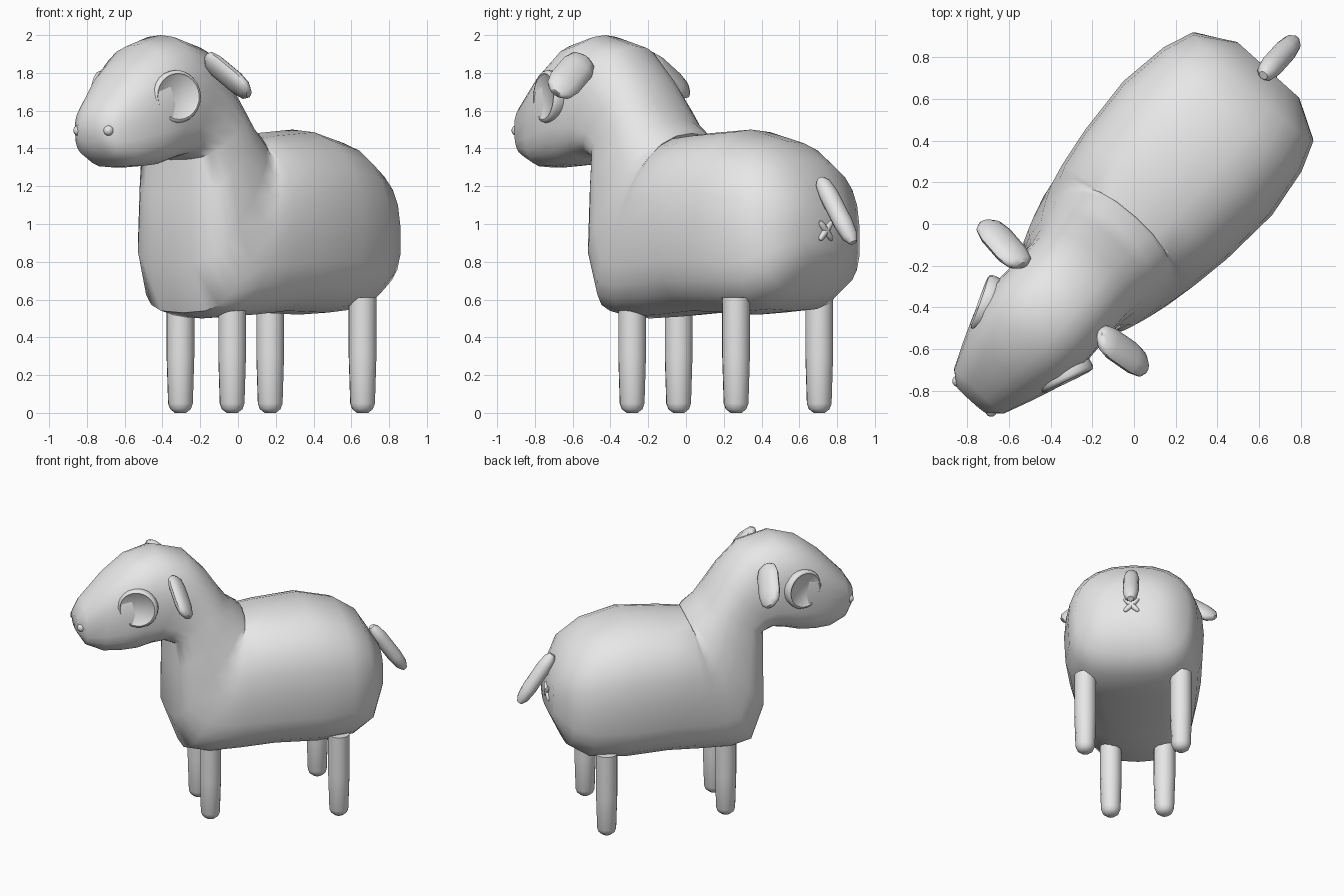
import bpy
import bmesh
from math import sin, cos, pi, radians, copysign
from mathutils import Matrix, Vector

cube = bpy.data.objects.get("Cube")
if cube:
    bpy.data.objects.remove(cube, do_unlink=True)

grey = bpy.data.materials.new("light_grey")
grey.use_nodes = True
grey.diffuse_color = (0.8, 0.8, 0.8, 1)
grey.node_tree.nodes["Principled BSDF"].inputs["Base Color"].default_value = (0.8, 0.8, 0.8, 1)

# The animal is built facing -y, then turned to stand diagonally
STANCE = Matrix.Translation((-0.012, 0.011, 0)) @ Matrix.Rotation(radians(-42), 4, 'Z')
MIRROR = Matrix.Diagonal((-1, 1, 1, 1))


def finish(bm, name, place=Matrix(), mirrored=False):
    bm.transform(STANCE @ (MIRROR if mirrored else Matrix()) @ place)
    bmesh.ops.recalc_face_normals(bm, faces=bm.faces)
    mesh = bpy.data.meshes.new(name)
    bm.to_mesh(mesh)
    bm.free()
    mesh.materials.append(grey)
    obj = bpy.data.objects.new(name, mesh)
    bpy.context.collection.objects.link(obj)
    bpy.ops.object.select_all(action='DESELECT')
    obj.select_set(True)
    bpy.context.view_layer.objects.active = obj
    bpy.ops.object.shade_smooth_by_angle(angle=radians(50))


def loft(rings):
    """Skin a list of closed point rings and cap both ends."""
    bm = bmesh.new()
    rows = [[bm.verts.new(p) for p in ring] for ring in rings]
    for a, b in zip(rows, rows[1:]):
        for i in range(len(a)):
            j = (i + 1) % len(a)
            bm.faces.new((a[i], a[j], b[j], b[i]))
    for row in (rows[0], rows[-1]):
        bm.faces.new(row)
    return bm


def frame(centre, z_dir, x_hint):
    """Matrix with its z axis on z_dir and its x axis near x_hint."""
    z = Vector(z_dir).normalized()
    x = Vector(x_hint)
    x = (x - z * x.dot(z)).normalized()
    rot = Matrix((x, z.cross(x), z)).transposed().to_4x4()
    return Matrix.Translation(centre) @ rot


def turned(profile, sides=12):
    """Rings of a profile of (radius, height) turned about z."""
    return loft([[(r * cos(2 * pi * i / sides), r * sin(2 * pi * i / sides), z)
                  for i in range(sides)] for r, z in profile])


# Blunt rounded rod of unit size, used for ears, tail and cross
POD = [(.4, -1), (.8, -.85), (1, -.5), (1, .4), (.82, .8), (.4, 1)]


def pod(name, place, size, mirrored=False):
    finish(turned(POD), name, place @ Matrix.Diagonal((*size, 1)), mirrored)


# Trunk, neck and head: top (y, z), bottom (y, z) and half width of each section
SECTIONS = [
    (.98, 1.13, .98, .82, .20), (.85, 1.34, .89, .63, .39),
    (.70, 1.44, .75, .54, .445), (.45, 1.50, .50, .52, .48),
    (.15, 1.48, .20, .53, .46), (.01, 1.465, -.05, .51, .43),
    (.02, 1.47, -.27, .50, .405), (.03, 1.48, -.42, .53, .375),
    (.02, 1.50, -.515, .78, .35), (-.06, 1.55, -.51, 1.15, .325),
    (-.12, 1.63, -.51, 1.34, .30), (-.22, 1.78, -.58, 1.36, .285),
    (-.37, 1.94, -.66, 1.34, .285), (-.59, 2.0, -.76, 1.31, .29),
    (-.77, 1.95, -.87, 1.30, .27), (-.93, 1.83, -.98, 1.30, .22),
    (-1.10, 1.65, -1.09, 1.35, .16), (-1.155, 1.56, -1.14, 1.43, .095),
]


def section(ty, tz, by, bz, width, sides=24):
    top, bottom = Vector((0, ty, tz)), Vector((0, by, bz))
    mid, half = (top + bottom) / 2, (top - bottom) / 2
    points = []
    for i in range(sides):
        c, s = cos(2 * pi * i / sides), sin(2 * pi * i / sides)
        power = 0.85 if c > 0 else 0.64
        up = copysign(abs(c) ** power, c)
        out = copysign(abs(s) ** power, s)
        points.append(mid + half * up + Vector((width * out, 0, 0)))
    return points


finish(loft([section(*s) for s in SECTIONS]), "body_and_head")

# Paired parts
LEG = [(.03, 0), (.056, .02), (.067, .05), (.075, .3), (.075, .61)]
EYE = [(.12, -.07), (.138, -.04), (.14, 0), (.134, .014), (.122, .018), (.115, .01)]
for side, mirrored in (("left", False), ("right", True)):
    for name, x, y in (("front", .184, -.233), ("hind", .329, .638)):
        finish(turned(LEG), f"{name}_{side}_leg", Matrix.Translation((x, y, 0)), mirrored)

    eye = frame((.27, -.765, 1.675), (.92, -.38, .04), (0, 0, 1))
    finish(turned(EYE, 24), f"{side}_eye", eye, mirrored)

    ear = frame((.385, -.49, 1.785), (.8, .1, -.55), (0, .6, -.8))
    pod(f"{side}_ear", ear, (.09, .045, .165), mirrored)

    bm = bmesh.new()
    bmesh.ops.create_uvsphere(bm, u_segments=12, v_segments=8, radius=.028)
    finish(bm, f"{side}_nostril", Matrix.Translation((.107, -1.125, 1.495)), mirrored)

    # One bar of the small cross under the tail
    bar = frame((0, .98, .965), (1, 0, 1), (0, 1, 0))
    pod(f"{side}_cross_bar", bar, (.018, .018, .07), mirrored)

# Tail
pod("tail", frame((0, 1.06, 1.07), (0, .55, -.8), (1, 0, 0)), (.055, .05, .205))
